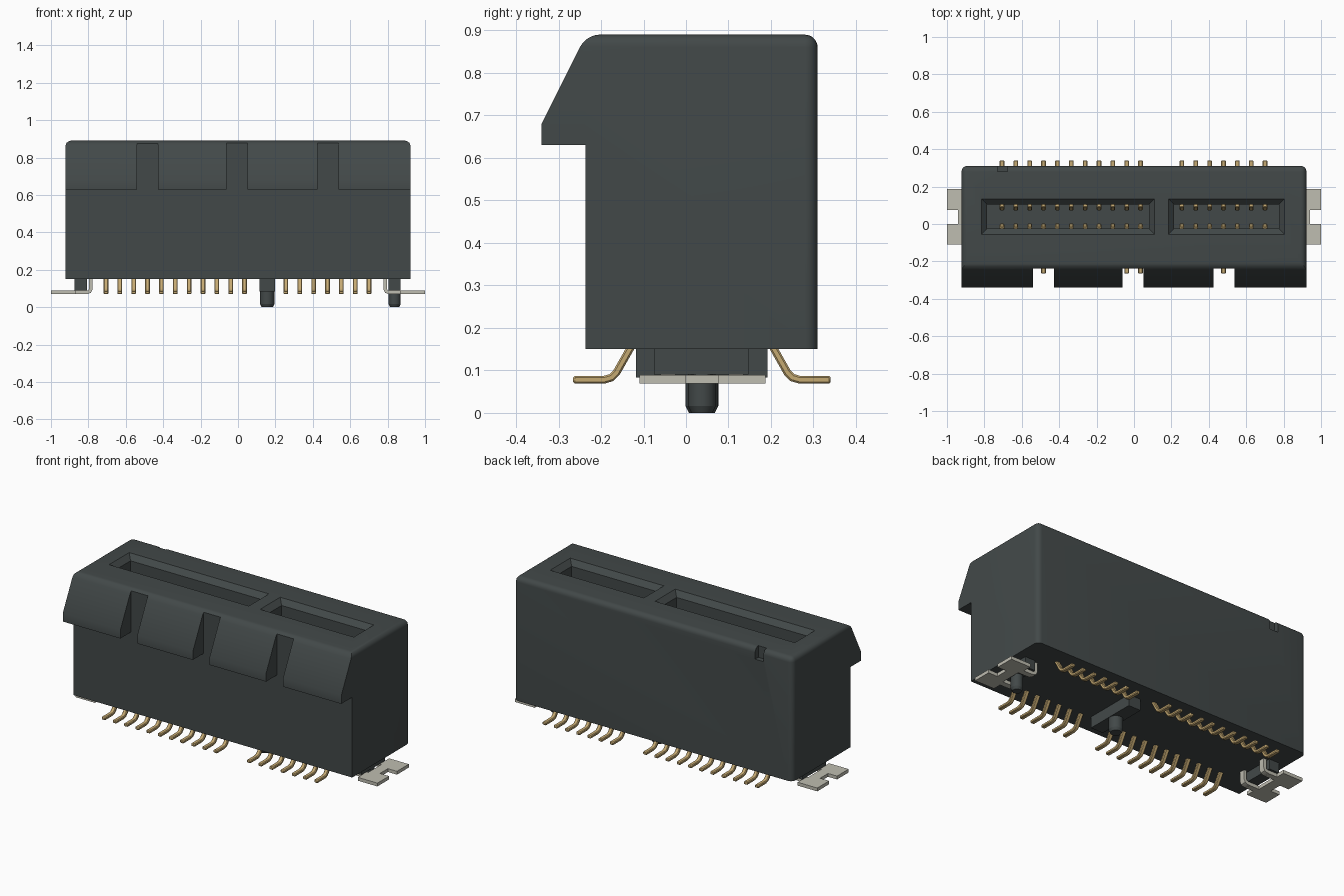
import bpy, bmesh, math
from mathutils import Vector

default = bpy.data.objects.get("Cube")
if default:
    bpy.data.objects.remove(default)


def material(name, rgb):
    m = bpy.data.materials.new(name)
    m.use_nodes = True
    m.diffuse_color = (*rgb, 1)
    m.node_tree.nodes["Principled BSDF"].inputs["Base Color"].default_value = (*rgb, 1)
    return m


PLASTIC = material("dark grey plastic", (0.055, 0.066, 0.066))
GOLD = material("gold plating", (0.56, 0.40, 0.17))
TIN = material("tinned metal", (0.52, 0.51, 0.44))
MID = 0.0375  # y of the slot centre line


def place(axis, a, b, h):
    return {"x": (h, a, b), "y": (a, h, b), "z": (a, b, h)}[axis]


def add_prism(bm, pts, axis, lo, hi):
    """Extrude a closed outline along an axis."""
    rings = [[bm.verts.new(place(axis, a, b, h)) for a, b in pts] for h in (lo, hi)]
    n = len(pts)
    bm.faces.new(rings[0])
    bm.faces.new(rings[1][::-1])
    for i in range(n):
        j = (i + 1) % n
        bm.faces.new((rings[0][j], rings[0][i], rings[1][i], rings[1][j]))


def add_box(bm, x0, x1, y0, y1, z0, z1):
    add_prism(bm, [(x0, y0), (x1, y0), (x1, y1), (x0, y1)], "z", z0, z1)


def finish(name, bm, mat, smooth=True):
    bmesh.ops.recalc_face_normals(bm, faces=bm.faces[:])
    mesh = bpy.data.meshes.new(name)
    bm.to_mesh(mesh)
    bm.free()
    ob = bpy.data.objects.new(name, mesh)
    bpy.context.collection.objects.link(ob)
    mesh.materials.append(mat)
    if smooth:
        shade(ob)
    return ob


def activate(ob):
    bpy.ops.object.select_all(action="DESELECT")
    ob.select_set(True)
    bpy.context.view_layer.objects.active = ob


def shade(ob):
    activate(ob)
    bpy.ops.object.shade_smooth_by_angle(angle=math.radians(30))


def ribbon(path, t):
    """Outline of a strip of thickness t following a path."""
    p = [Vector(q) for q in path]
    left, right = [], []
    for i, q in enumerate(p):
        d0 = (q - p[max(i - 1, 0)]).normalized()
        d1 = (p[min(i + 1, len(p) - 1)] - q).normalized()
        d = (d0 + d1).normalized()
        off = Vector((-d.y, d.x)) * t / 2 / max(d.dot(d1 if i == 0 else d0), 0.5)
        left.append(q + off)
        right.append(q - off)
    return [tuple(v) for v in left + right[::-1]]


# Housing: side profile with the sloped lip, rounded at the top and back
bm = bmesh.new()
add_prism(bm, [(-0.237, 0.15), (0.31, 0.15), (0.31, 0.89), (-0.235, 0.89),
               (-0.34, 0.68), (-0.34, 0.63), (-0.237, 0.63)], "x", -0.922, 0.922)
bmesh.ops.recalc_face_normals(bm, faces=bm.faces[:])
round_edges = []
for e in bm.edges:
    a, b = (v.co for v in e.verts)
    top = min(a.z, b.z) > 0.88
    back_upright = min(a.y, b.y) > 0.3 and abs(a.z - b.z) > 0.1
    if top or back_upright:
        round_edges.append(e)
bmesh.ops.bevel(bm, geom=round_edges, offset=0.03, segments=5, profile=0.5,
                affect="EDGES", clamp_overlap=True)
housing = finish("housing", bm, PLASTIC, False)


def cut(bm):
    cutter = finish("cutter", bm, PLASTIC, False)
    cutter.hide_render = True
    mod = housing.modifiers.new("cut", "BOOLEAN")
    mod.operation, mod.solver, mod.object = "DIFFERENCE", "EXACT", cutter
    activate(housing)
    bpy.ops.object.modifier_apply(modifier=mod.name)
    bpy.data.objects.remove(cutter)


# Gaps between the lip sections, and the small notch at the back
bm = bmesh.new()
for x in (-0.485, -0.005, 0.48):
    add_box(bm, x - 0.056, x + 0.056, -0.5, -0.237, 0.5, 1)
add_box(bm, -0.73, -0.675, 0.28, 0.4, 0.82, 1)
cut(bm)

# Card slots with chamfered mouths
bm = bmesh.new()
for x0, x1 in ((-0.785, 0.08), (0.215, 0.775)):
    rings = []
    for z, g in ((0.27, 0), (0.86, 0), (0.9, 0.04)):
        y0, y1 = -0.025 - g, 0.105 + g
        rings.append([bm.verts.new((x, y, z)) for x, y in
                      ((x0 - g, y0), (x1 + g, y0), (x1 + g, y1), (x0 - g, y1))])
    bm.faces.new(rings[0])
    bm.faces.new(rings[-1])
    for low, high in zip(rings, rings[1:]):
        for i in range(4):
            j = (i + 1) % 4
            bm.faces.new((low[i], low[j], high[j], high[i]))
cut(bm)
shade(housing)

# Contacts: foot, sloped leg and a sprung tip inside the slot
PITCH = 0.0741
pin_x = [-0.706 + PITCH * i for i in range(11)] + [0.256 + PITCH * i for i in range(7)]
lead = [(-0.303, 0.078), (-0.23, 0.078), (-0.213, 0.083), (-0.201, 0.095),
        (-0.167, 0.155), (-0.15, 0.2), (-0.09, 0.32), (-0.045, 0.6), (-0.062, 0.68)]
for name, side in (("front_contacts", 1), ("back_contacts", -1)):
    bm = bmesh.new()
    outline = [(MID + side * y, z) for y, z in ribbon(lead, 0.018)]
    for x in pin_x:
        add_prism(bm, outline, "x", x - 0.0125, x + 0.0125)
    ob = finish(name, bm, GOLD)
    bevel = ob.modifiers.new("soft edges", "BEVEL")
    bevel.width, bevel.segments = 0.004, 1
    bevel.limit_method, bevel.angle_limit = "ANGLE", math.radians(60)

# Underside key bar and end standoffs
bm = bmesh.new()
add_box(bm, 0.115, 0.197, -0.118, 0.192, 0.083, 0.16)
finish("key_bar", bm, PLASTIC)
for name, x in (("right_standoff", -0.84), ("left_standoff", 0.837)):
    bm = bmesh.new()
    add_box(bm, x - 0.033, x + 0.033, -0.075, 0.147, 0.09, 0.16)
    finish(name, bm, PLASTIC)

# Locating pegs with chamfered ends
for name, x, r in (("centre_peg", 0.156, 0.0385), ("left_peg", 0.837, 0.0325)):
    bm = bmesh.new()
    for r_low, r_high, z0, z1 in ((r - 0.008, r, 0, 0.016), (r, r, 0.016, 0.12)):
        made = bmesh.ops.create_cone(bm, cap_ends=True, segments=32, radius1=r_low,
                                     radius2=r_high, depth=z1 - z0)
        bmesh.ops.translate(bm, verts=made["verts"], vec=(x, MID, (z0 + z1) / 2))
    finish(name, bm, PLASTIC)

# Solder clips: notched plate plus two tabs bent up into the housing
plate = [(0.815, -0.06), (0.87, -0.06), (0.87, -0.11), (1, -0.11), (1, 0),
         (0.94, 0), (0.94, 0.075), (1, 0.075), (1, 0.187), (0.87, 0.187),
         (0.87, 0.135), (0.815, 0.135), (0.815, 0.1), (0.88, 0.1),
         (0.88, -0.025), (0.815, -0.025)]
tab = [(0.82, 0.079), (0.805, 0.079), (0.793, 0.084), (0.787, 0.096), (0.787, 0.16)]
for name, s in (("left_solder_clip", 1), ("right_solder_clip", -1)):
    bm = bmesh.new()
    add_prism(bm, [(s * x, y) for x, y in plate], "z", 0.069, 0.089)
    for y0 in (-0.06, 0.1):
        add_prism(bm, [(s * x, z) for x, z in ribbon(tab, 0.018)], "y", y0, y0 + 0.035)
    finish(name, bm, TIN)
